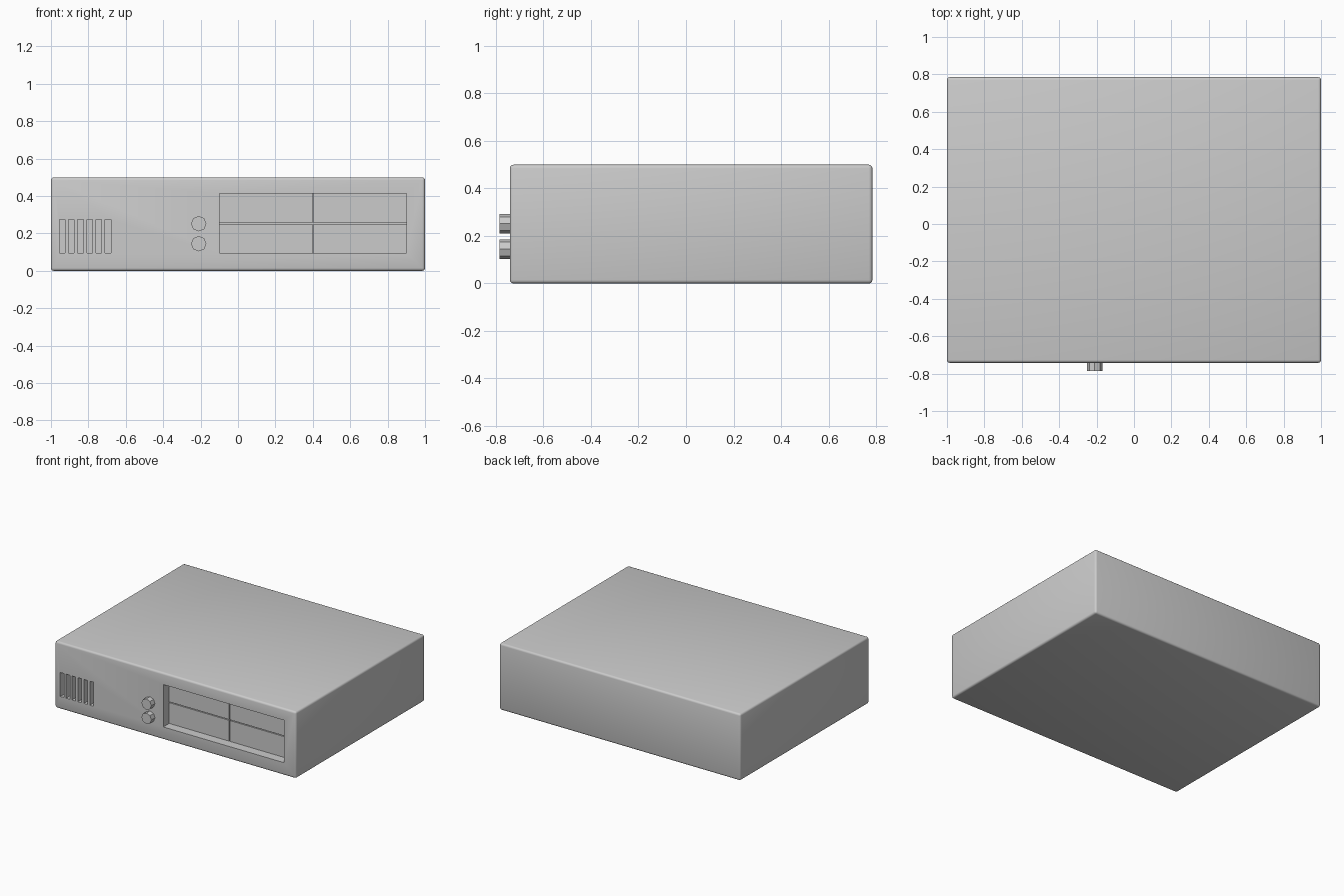
import bpy, bmesh, math
from mathutils import Matrix, Vector

if "Cube" in bpy.data.objects:
    bpy.data.objects.remove(bpy.data.objects["Cube"])

FRONT, BACK = -0.742, 0.785


def add_boxes(name, boxes):
    """One object from (x0, x1, y0, y1, z0, z1) boxes."""
    bm = bmesh.new()
    for x0, x1, y0, y1, z0, z1 in boxes:
        centre = Vector(((x0 + x1) / 2, (y0 + y1) / 2, (z0 + z1) / 2))
        size = Matrix.Diagonal((x1 - x0, y1 - y0, z1 - z0, 1))
        bmesh.ops.create_cube(bm, size=1, matrix=Matrix.Translation(centre) @ size)
    mesh = bpy.data.meshes.new(name)
    bm.to_mesh(mesh)
    bm.free()
    obj = bpy.data.objects.new(name, mesh)
    bpy.context.collection.objects.link(obj)
    return obj


# Case with softly rounded edges
case = add_boxes("case", [(-1, 1, FRONT, BACK, 0, 0.5)])
bevel = case.modifiers.new("rounded_edges", 'BEVEL')
bevel.width = 0.015
bevel.segments = 3

# Cutters for the drive bay recess and the row of vent slots
RX0, RX1, RZ0, RZ1 = -0.1, 0.9, 0.095, 0.413
slots = [(-0.955 + i * 0.049, -0.925 + i * 0.049, FRONT - 0.1, FRONT + 0.05, 0.095, 0.275)
         for i in range(6)]
cutter = add_boxes("front_cutter", [(RX0, RX1, FRONT - 0.1, FRONT + 0.085, RZ0, RZ1)] + slots)
cutter.hide_render = True
cutter.display_type = 'WIRE'
cut = case.modifiers.new("front_openings", 'BOOLEAN')
cut.operation = 'DIFFERENCE'
cut.solver = 'EXACT'
cut.object = cutter

# Bake the modifiers, then remove the cutter
bpy.context.view_layer.objects.active = case
case.select_set(True)
for mod in ("rounded_edges", "front_openings"):
    bpy.ops.object.modifier_apply(modifier=mod)
bpy.data.objects.remove(cutter)
bpy.ops.object.shade_smooth_by_angle(angle=math.radians(35))

# Four drive covers, set back in the recess with thin gaps between them
gap = 0.003
mid_x, mid_z = (RX0 + RX1) / 2, (RZ0 + RZ1) / 2
for row, (z0, z1) in (("lower", (RZ0, mid_z - gap)), ("upper", (mid_z + gap, RZ1))):
    for side, (x0, x1) in (("left", (RX0, mid_x - gap)), ("right", (mid_x + gap, RX1))):
        add_boxes(f"drive_cover_{row}_{side}",
                  [(x0, x1, FRONT + 0.07, FRONT + 0.09, z0, z1)])

# Two eight-sided buttons
for name, z in (("upper_button", 0.252), ("lower_button", 0.145)):
    bpy.ops.mesh.primitive_cylinder_add(vertices=8, radius=0.041, depth=0.06,
                                        location=(-0.21, -0.755, z),
                                        rotation=(math.pi / 2, 0, 0))
    bpy.context.object.name = name
